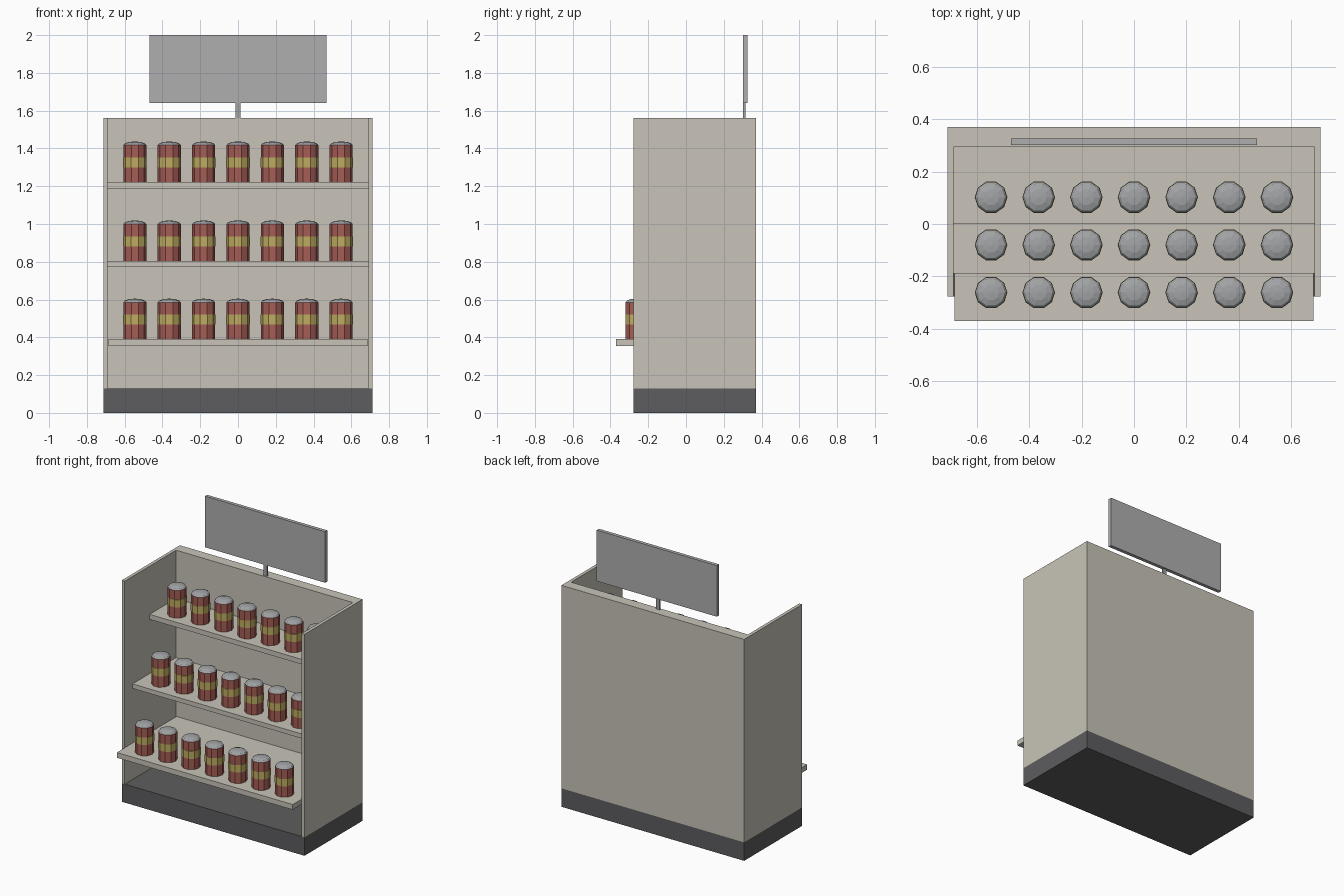
import bpy, bmesh, math

if "Cube" in bpy.data.objects:
    bpy.data.objects.remove(bpy.data.objects["Cube"])


def material(name, rgb):
    m = bpy.data.materials.new(name)
    m.diffuse_color = (*rgb, 1)
    m.use_nodes = True
    m.node_tree.nodes["Principled BSDF"].inputs["Base Color"].default_value = m.diffuse_color
    return m


BEIGE = material("beige", (0.58, 0.55, 0.48))
DARK = material("dark_grey", (0.11, 0.11, 0.115))
RED = material("red", (0.38, 0.11, 0.09))
YELLOW = material("yellow", (0.52, 0.41, 0.12))
GREY = material("sign_grey", (0.43, 0.43, 0.43))
METAL = material("metal", (0.36, 0.37, 0.38))


def make_object(name, bm, mats):
    bmesh.ops.recalc_face_normals(bm, faces=bm.faces)
    me = bpy.data.meshes.new(name)
    bm.to_mesh(me)
    bm.free()
    for m in mats:
        me.materials.append(m)
    ob = bpy.data.objects.new(name, me)
    bpy.context.collection.objects.link(ob)
    return ob


def prism(name, outline, z0, z1, mat):
    """Extrude an xy outline from z0 up to z1."""
    bm = bmesh.new()
    face = bm.faces.new([bm.verts.new((x, y, z0)) for x, y in outline])
    ext = bmesh.ops.extrude_face_region(bm, geom=[face])["geom"]
    verts = [g for g in ext if isinstance(g, bmesh.types.BMVert)]
    bmesh.ops.translate(bm, vec=(0, 0, z1 - z0), verts=verts)
    return make_object(name, bm, [mat])


def box(name, half_x, y0, y1, z0, z1, mat):
    return prism(name, [(-half_x, y0), (half_x, y0), (half_x, y1), (-half_x, y1)], z0, z1, mat)


SIDES = 10


def can_mesh():
    """Ten-sided can: red body, raised yellow band, domed metal lid."""
    r, rb, h = 0.061, 0.0625, 0.195
    profile = [(r, 0), (r, 0.077), (rb, 0.077), (rb, 0.13), (r, 0.13), (r, h)]
    slots = [0, 1, 1, 1, 0]
    for a in (30, 60):
        t = math.radians(a)
        profile.append((r * math.cos(t), h + 0.02 * math.sin(t)))
        slots.append(2)
    bm = bmesh.new()
    rings = [[bm.verts.new((rad * math.cos(2 * math.pi * i / SIDES),
                            rad * math.sin(2 * math.pi * i / SIDES), z))
              for i in range(SIDES)] for rad, z in profile]
    for low, high, slot in zip(rings, rings[1:], slots):
        for i in range(SIDES):
            j = (i + 1) % SIDES
            bm.faces.new((low[i], low[j], high[j], high[i])).material_index = slot
    bm.faces.new(rings[0][::-1])
    tip = bm.verts.new((0, 0, h + 0.02))
    for i in range(SIDES):
        bm.faces.new((rings[-1][i], rings[-1][(i + 1) % SIDES], tip)).material_index = 2
    return make_object("can", bm, [RED, YELLOW, METAL])


# Plinth and the U-shaped cabinet wall
box("plinth", 0.713, -0.277, 0.37, 0, 0.13, DARK)
W, I = 0.713, 0.69
prism("cabinet_walls", [(-W, -0.277), (-I, -0.277), (-I, 0.295), (I, 0.295),
                        (I, -0.277), (W, -0.277), (W, 0.37), (-W, 0.37)], 0.13, 1.562, BEIGE)

# Stepped shelves: name, half width, front y, bottom z, top z, can row y
shelves = [("lower", 0.686, -0.37, 0.353, 0.39, -0.262),
           ("middle", 0.69, -0.19, 0.772, 0.804, -0.08),
           ("upper", 0.69, 0.0, 1.187, 1.222, 0.102)]
can = can_mesh()
first = True
for name, half, front, z0, z1, row_y in shelves:
    box(name + "_shelf", half, front, 0.295, z0, z1, BEIGE)
    # Row of seven cans sharing one mesh
    for i in range(7):
        ob = can if first else bpy.data.objects.new("can", can.data)
        if not first:
            bpy.context.collection.objects.link(ob)
        first = False
        ob.name = f"{name}_can_{i + 1}"
        ob.location = ((i - 3) * 0.182, row_y, z1)

# Sign board on a short post
box("sign_post", 0.014, 0.302, 0.314, 1.55, 1.645, METAL)
box("sign_board", 0.469, 0.301, 0.326, 1.64, 2.0, GREY)
